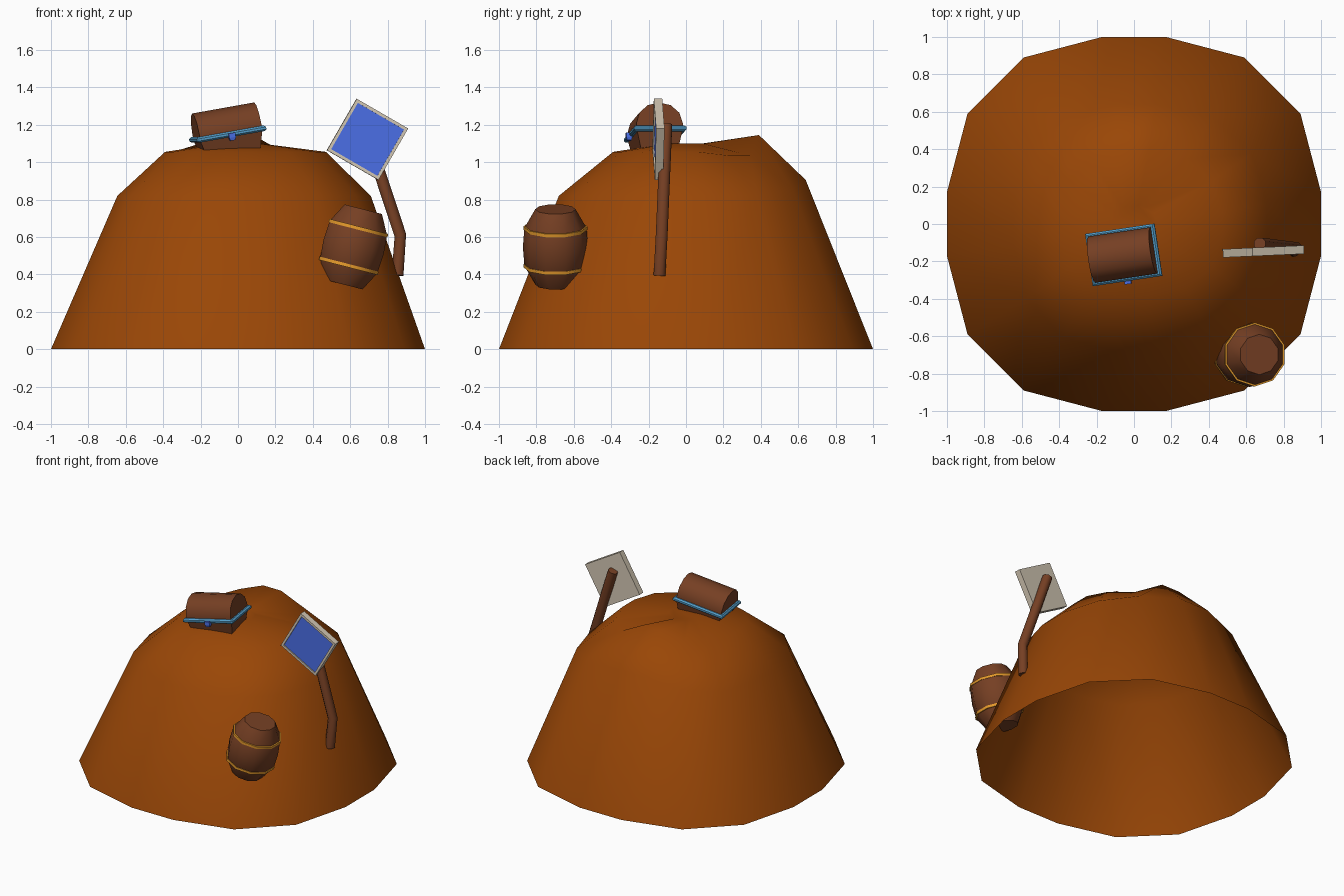
import bpy, bmesh, math
from mathutils import Vector, Matrix, Euler

if "Cube" in bpy.data.objects:
    bpy.data.objects.remove(bpy.data.objects["Cube"])


def mat(name, rgb):
    m = bpy.data.materials.new(name)
    m.diffuse_color = (*rgb, 1)
    m.use_nodes = True
    m.node_tree.nodes["Principled BSDF"].inputs["Base Color"].default_value = m.diffuse_color
    return m


DIRT = mat("orange_earth", (0.32, 0.062, 0.002))
WOOD = mat("brown_wood", (0.18, 0.05, 0.017))
GOLD = mat("gold_hoop", (0.8, 0.33, 0.025))
TRIM = mat("light_blue_trim", (0.09, 0.35, 0.6))
BLUE = mat("deep_blue", (0.075, 0.17, 0.85))
STONE = mat("beige_frame", (0.66, 0.58, 0.46))


def finish(name, bm, mats, matrix=None, smooth=None):
    bmesh.ops.recalc_face_normals(bm, faces=bm.faces)
    me = bpy.data.meshes.new(name)
    bm.to_mesh(me)
    bm.free()
    for m in mats:
        me.materials.append(m)
    ob = bpy.data.objects.new(name, me)
    bpy.context.collection.objects.link(ob)
    if matrix:
        ob.matrix_world = matrix
    if smooth:
        bpy.context.view_layer.objects.active = ob
        ob.select_set(True)
        bpy.ops.object.shade_smooth_by_angle(angle=math.radians(smooth))
        ob.select_set(False)
    return ob


def place(loc, rot):
    return Matrix.Translation(loc) @ Euler([math.radians(a) for a in rot]).to_matrix().to_4x4()


def loft(rings, caps=(True, True)):
    """Join successive closed rings of points with quads."""
    bm = bmesh.new()
    vs = [[bm.verts.new(p) for p in r] for r in rings]
    n = len(vs[0])
    for a, b in zip(vs, vs[1:]):
        for i in range(n):
            j = (i + 1) % n
            bm.faces.new((a[i], a[j], b[j], b[i]))
    if caps[0]:
        bm.faces.new(vs[0][::-1])
    if caps[1]:
        bm.faces.new(vs[-1])
    return bm


def circle(r, z, n):
    return [(r * math.cos(2 * math.pi * (i + .5) / n), r * math.sin(2 * math.pi * (i + .5) / n), z)
            for i in range(n)]


def rect(w, d, z):
    return [(-w / 2, -d / 2, z), (w / 2, -d / 2, z), (w / 2, d / 2, z), (-w / 2, d / 2, z)]


# mound: 16-sided rounded outline, open underneath, small hump at the back
quad = [(1, .17), (.89, .59), (.59, .89), (.17, 1)]
outline = []
for k in range(4):
    for x, y in quad:
        for _ in range(k):
            x, y = -y, x
        outline.append((x, y))


def mound_ring(left, right, front, back, z, hump, dip=0):
    pts = []
    for x, y in outline:
        lift = hump if y > .95 else .4 * hump if y > .8 else 0
        if dip and x > .5 and y > .5:      # sunken back-right shoulder
            lift = -dip
        pts.append((x * (right if x > 0 else left), y * (back if y > 0 else front), z + lift))
    return pts


bm = loft([mound_ring(1, 1, 1, 1, 0, 0),
           mound_ring(.645, .71, .68, .64, .82, .085),
           mound_ring(.39, .47, .39, .39, 1.055, .09, .02),
           mound_ring(.1, .12, .1, .1, 1.1, 0)], (False, True))
finish("mound", bm, [DIRT], smooth=60)

# chest: tapered base, arched lid, bevelled trim band and lock
chest = place((-.055, -.165, 1.15), (0, -10, 8.5))
finish("chest_base", loft([rect(.29, .2, -.105), rect(.345, .25, 0)]), [WOOD], chest)
arch = [(.125 * math.cos(math.pi * i / 6), .03 + .112 * math.sin(math.pi * i / 6)) for i in range(7)]
arch = [(.125, 0)] + arch + [(-.125, 0)]
finish("chest_lid", loft([[(x, y, z) for y, z in arch] for x in (-.17, .17)]), [WOOD], chest, 35)
finish("chest_trim", loft([rect(.36, .263, -.015), rect(.38, .283, -.006),
                           rect(.38, .283, .006), rect(.36, .263, .015)]), [TRIM], chest)
lock = loft([rect(.026, .024, -.034), rect(.036, .032, -.018), rect(.036, .032, .006)])
finish("chest_lock", lock, [BLUE], chest @ Matrix.Translation((0, -.142, 0)))

# barrel: ten-sided staves with two hoops
barrel = place((.618, -.698, .547), (0, 14.4, 0))
profile = [(.108, -.208), (.166, -.105), (.174, 0), (.166, .105), (.108, .208)]
finish("barrel", loft([circle(r, z, 10) for r, z in profile]), [WOOD], barrel, 45)
for name, z in (("lower_hoop", -.104), ("upper_hoop", .104)):
    finish(name, loft([circle(.171, z - .009, 10), circle(.171, z + .009, 10)]), [GOLD], barrel, 45)

# sign post: bent octagonal pole
path = [Vector(p) for p in ((.853, -.142, .395), (.868, -.13, .61), (.672, -.105, 1.2))]
rings = []
for i, p in enumerate(path):
    t = (path[min(i + 1, 2)] - path[max(i - 1, 0)]).normalized()
    q = Vector((0, 0, 1)).rotation_difference(t)
    rings.append([p + q @ Vector(c) for c in circle(.034, 0, 8)])
finish("sign_post", loft(rings), [WOOD], smooth=50)

# sign board: pale square slab with a recessed blue front panel
bm = bmesh.new()
bmesh.ops.create_cube(bm, size=1)
bmesh.ops.scale(bm, vec=(.318, .045, .318), verts=bm.verts)
front = [f for f in bm.faces if f.normal.y < -.9]
bmesh.ops.inset_region(bm, faces=front, thickness=.023, depth=0)
out = bmesh.ops.extrude_discrete_faces(bm, faces=front)["faces"]
bmesh.ops.translate(bm, vec=(0, .008, 0), verts=out[0].verts)
out[0].material_index = 1
finish("sign_board", bm, [STONE, BLUE], place((.692, -.147, 1.122), (0, 30, 2.6)))
